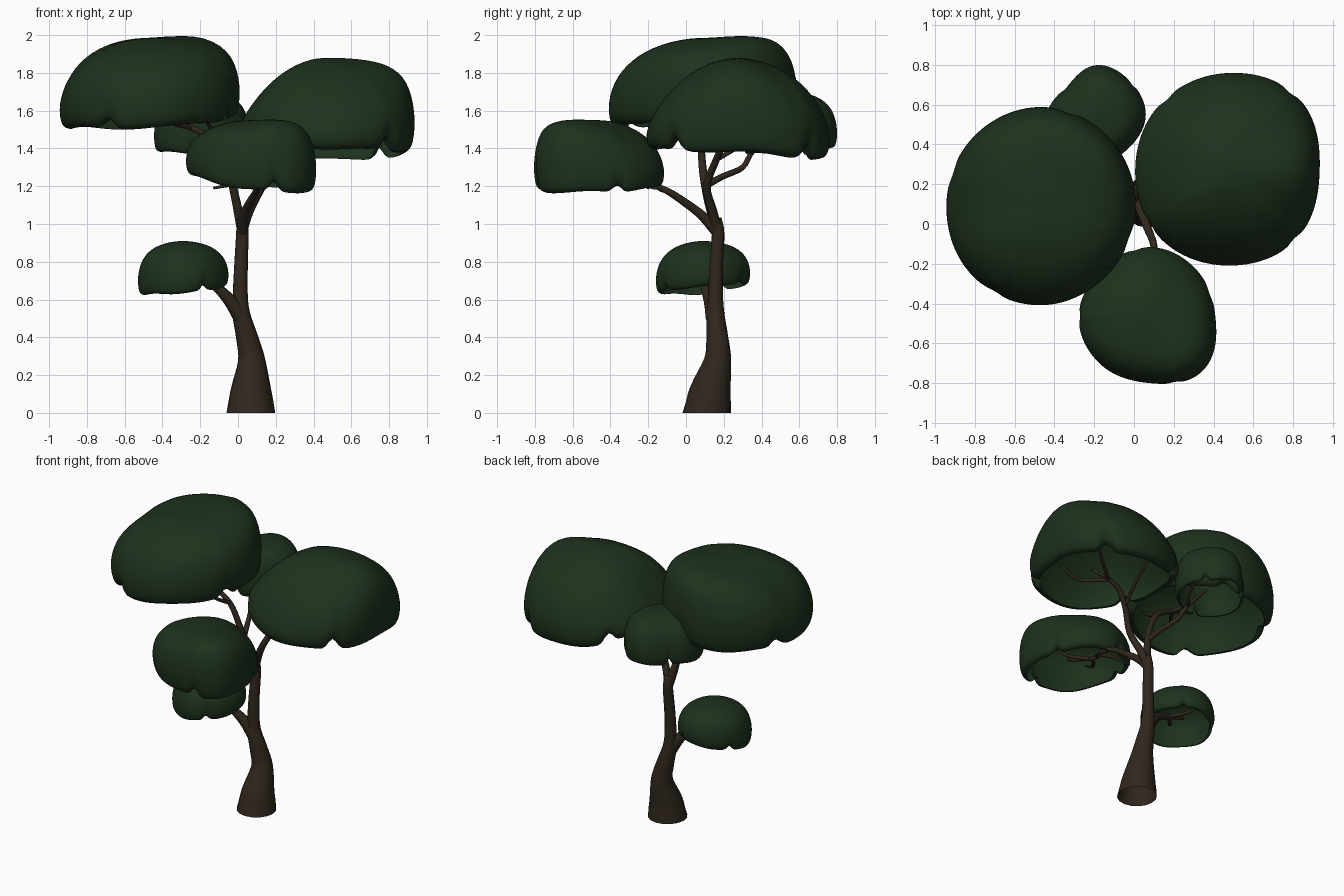
import bpy, bmesh, math, random
from mathutils import Vector

random.seed(4)


def material(name, rgb):
    m = bpy.data.materials.new(name)
    m.diffuse_color = (*rgb, 1)
    return m


LEAF = material("dark green leaves", (0.0125, 0.031, 0.0125))
BARK = material("dark brown bark", (0.030, 0.020, 0.0125))


def finish(bm, name, mat):
    mesh = bpy.data.meshes.new(name)
    bm.to_mesh(mesh)
    bm.free()
    ob = bpy.data.objects.new(name, mesh)
    bpy.context.collection.objects.link(ob)
    mesh.materials.append(mat)
    for p in mesh.polygons:
        p.use_smooth = True
    return ob


def catmull(a, b, c, d, t):
    return 0.5 * (2 * b + (c - a) * t + (2 * a - 5 * b + 4 * c - d) * t * t
                  + (3 * b - a - 3 * c + d) * t ** 3)


def around(vals, ang):
    """Smooth periodic interpolation of values spread round a circle."""
    n = len(vals)
    f = (ang / (2 * math.pi) * n) % n
    i = int(f)
    return catmull(vals[i - 1], vals[i % n], vals[(i + 1) % n], vals[(i + 2) % n], f - i)


def tube(name, pts, sides=10, flat=False, cap=True):
    """Tapered smooth limb through points (x, y, z, radius)."""
    P = [Vector(p) for p in pts]
    P = [2 * P[0] - P[1]] + P + [2 * P[-1] - P[-2]]
    path = []
    for i in range(1, len(P) - 2):
        path += [catmull(*P[i - 1:i + 3], k / 4) for k in range(4)]
    path.append(P[-2])
    bm = bmesh.new()
    rings = []
    for i, q in enumerate(path):
        tan = (path[min(i + 1, len(path) - 1)] - path[max(i - 1, 0)]).to_3d().normalized()
        if flat and i < 3:
            tan = Vector((0, 0, 1))
        u = Vector((0, 1, 0)) - tan * tan.y
        if u.length < 0.3:
            u = Vector((1, 0, 0)) - tan * tan.x
        u.normalize()
        v = tan.cross(u)
        rings.append([bm.verts.new(q.to_3d() + q.w * (u * math.cos(a) + v * math.sin(a)))
                      for a in (2 * math.pi * k / sides for k in range(sides))])
    for r, s in zip(rings, rings[1:]):
        for k in range(sides):
            bm.faces.new((r[k], r[(k + 1) % sides], s[(k + 1) % sides], s[k]))
    if cap:
        bm.faces.new(rings[-1])
    bmesh.ops.recalc_face_normals(bm, faces=bm.faces)
    return finish(bm, name, BARK)


# Draped dome profile: (outward share, height share)
PROFILE = [(0.15, 1.0), (0.35, 0.995), (0.55, 0.975), (0.70, 0.94), (0.82, 0.87), (0.91, 0.77),
           (0.97, 0.61), (1.0, 0.42), (1.0, 0.24), (0.98, 0.09), (0.94, 0.01), (0.87, 0.0)]


def canopy(name, x, y, apex, radii, tops, bots, notches):
    """Hollow leaf clump, open below, with a notched rim."""
    n = 64
    ph = random.uniform(0, 6)
    bm = bmesh.new()
    centre = bm.verts.new((x, y, apex))
    rings = []
    for u, w in PROFILE:
        ring = []
        for k in range(n):
            a = 2 * math.pi * k / n
            cut = sum(math.exp(-((a - math.radians(d) + math.pi) % (2 * math.pi) - math.pi) ** 2
                               / 0.003) for d in notches)
            bot = around(bots, a)
            h = apex - bot
            bot += h * (0.015 * math.sin(5 * a + ph) + 0.2 * cut)
            r = around(radii, a) * u * (1 - 0.05 * cut * (1 - w))
            top = apex + (around(tops, a) - apex) * u * u
            ring.append(bm.verts.new((x + r * math.cos(a), y + r * math.sin(a),
                                      bot + (top - bot) * w)))
        rings.append(ring)
    for k in range(n):
        bm.faces.new((centre, rings[0][k], rings[0][(k + 1) % n]))
        for r, s in zip(rings, rings[1:]):
            bm.faces.new((r[k], s[k], s[(k + 1) % n], r[(k + 1) % n]))
    ob = finish(bm, name, LEAF)
    sub = ob.modifiers.new("smooth", "SUBSURF")
    sub.levels = sub.render_levels = 1


# Leaf clumps: radii and tops start at +x and go round in eighths; rims are +x, +y, -x, -y
canopy("left_canopy", -0.465, 0.09, 1.985, (.475, .485, .50, .49, .48, .495, .50, .48),
       (1.97, 2.06, 2.02, 1.94, 1.81, 1.84, 1.83, 1.91), (1.56, 1.51, 1.51, 1.51),
       (-20, 75, 160, 240))
canopy("right_canopy", 0.46, 0.27, 1.88, (.475, .52, .49, .47, .455, .475, .48, .50),
       (1.86, 1.71, 1.64, 1.60, 1.58, 1.65, 1.60, 1.68), (1.38, 1.34, 1.46, 1.40),
       (-45, 50, 130, 215))
canopy("front_canopy", 0.07, -0.465, 1.55, (.34, .34, .35, .33, .35, .34, .335, .39),
       (1.51, 1.41, 1.42, 1.44, 1.46, 1.50, 1.53, 1.59), (1.17, 1.20, 1.26, 1.18),
       (20, 100, 180, 292))
canopy("low_canopy", -0.29, 0.09, 0.91, (.24, .24, .25, .24, .24, .24, .25, .24),
       (.85, .85, .86, .86, .85, .85, .84, .85), (.67, .68, .63, .635), (-60, 60, 150))
canopy("back_canopy", -0.19, 0.55, 1.70, (.25, .24, .25, .205, .25, .28, .25, .235),
       (1.66, 1.66, 1.64, 1.62, 1.63, 1.66, 1.68, 1.68), (1.38, 1.40, 1.39, 1.37),
       (40, 140, 260))

# Trunk, open underneath
tube("trunk", [(.068, .11, 0, .129), (.069, .13, .12, .108), (.072, .168, .28, .072),
               (.045, .165, .41, .057), (.018, .157, .52, .047), (.012, .156, .62, .040),
               (.016, .16, .78, .036), (.023, .17, .95, .033), (.022, .16, 1.03, .028)], 16, True)

# Limbs to each clump, then their twigs
tube("low_branch", [(.02, .15, .50, .045), (-.04, .13, .59, .036), (-.12, .10, .67, .025),
                    (-.22, .09, .71, .018), (-.34, .09, .74, .01)])
tube("front_branch", [(.022, .17, .95, .03), (.03, .09, 1.04, .026), (.06, 0, 1.11, .022),
                      (.10, -.11, 1.18, .018), (.09, -.22, 1.21, .016), (.06, -.34, 1.23, .014),
                      (.10, -.54, 1.29, .010)])
tube("right_branch", [(.022, .165, .96, .028), (.06, .14, 1.07, .025), (.13, .11, 1.20, .021),
                      (.21, .16, 1.34, .019), (.32, .20, 1.44, .016), (.5, .18, 1.5, .011)])
tube("left_branch", [(.02, .165, .97, .028), (-.01, .12, 1.12, .024), (-.05, .09, 1.28, .021),
                     (-.12, .08, 1.43, .018), (-.25, .08, 1.51, .016), (-.42, .08, 1.56, .011)])
tube("back_branch", [(-.025, .10, 1.20, .019), (-.06, .19, 1.25, .017), (-.11, .30, 1.30, .015),
                     (-.15, .36, 1.39, .013), (-.19, .5, 1.46, .01)])

TWIGS = [
    ((-.22, .09, .71), (-.30, .18, .73), (-.35, .24, .78)),
    ((-.22, .09, .71), (-.30, 0, .72), (-.36, -.06, .78)),
    ((.08, -.26, 1.22), (-.02, -.22, 1.21), (-.13, -.20, 1.19)),
    ((.06, -.34, 1.23), (-.04, -.46, 1.26), (-.08, -.58, 1.33)),
    ((.07, -.38, 1.24), (.18, -.46, 1.26), (.24, -.52, 1.33)),
    ((.21, .16, 1.34), (.25, .30, 1.42), (.28, .48, 1.52)),
    ((.38, .20, 1.46), (.54, .32, 1.5), (.66, .42, 1.56)),
    ((.38, .20, 1.46), (.52, .06, 1.47), (.64, .02, 1.55)),
    ((-.25, .08, 1.51), (-.34, .24, 1.55), (-.42, .36, 1.62)),
    ((-.25, .08, 1.51), (-.36, -.06, 1.54), (-.46, -.18, 1.62)),
    ((-.12, .08, 1.43), (-.14, -.04, 1.50), (-.20, -.16, 1.6)),
    ((-.15, .36, 1.39), (-.08, .46, 1.41), (-.05, .58, 1.46)),
]
for i, (a, b, c) in enumerate(TWIGS):
    tube(f"twig_{i + 1}", [(*a, .014), (*b, .011), (*c, .007)], 7)
